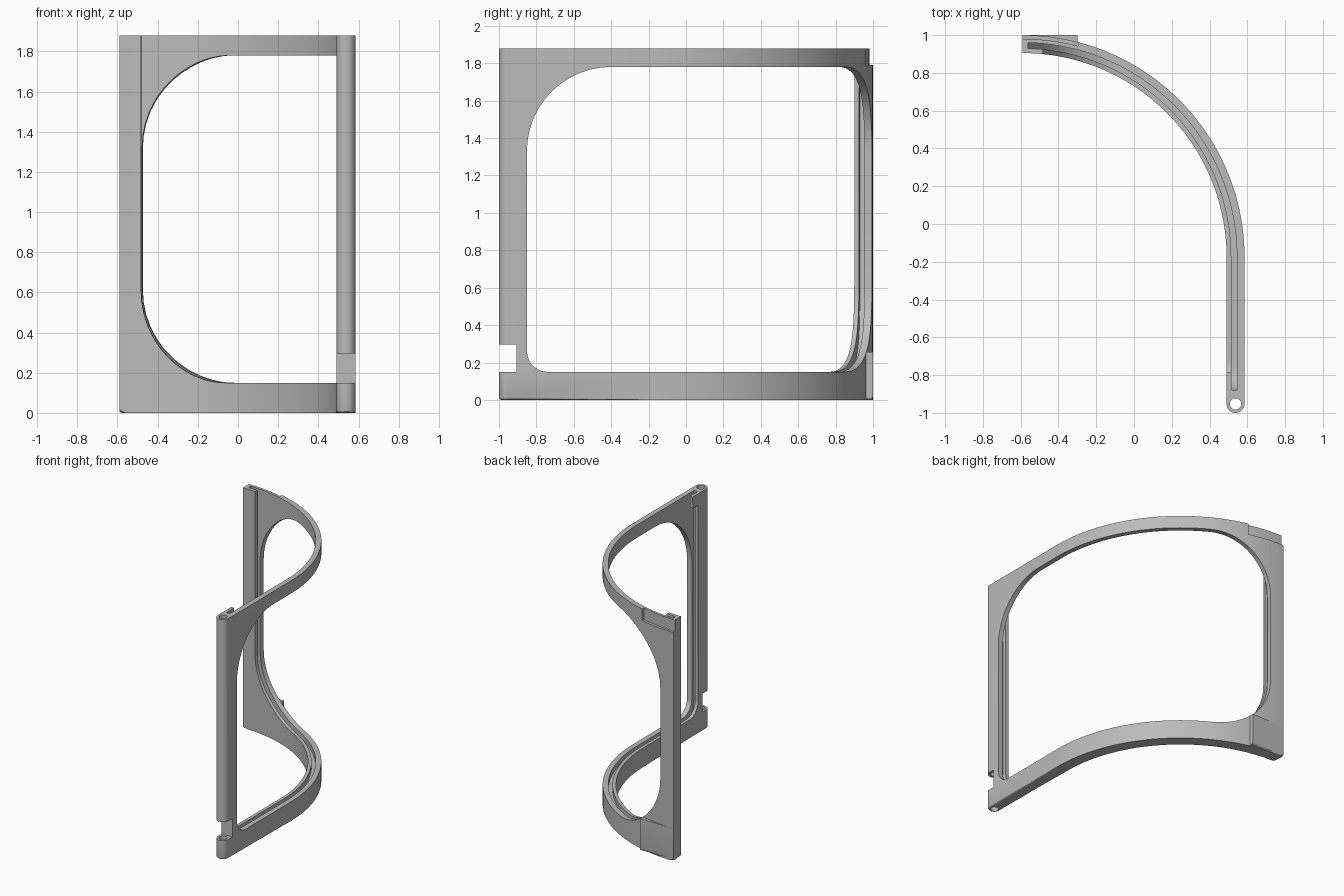
import bpy, bmesh, math
from mathutils import Matrix

if "Cube" in bpy.data.objects:
    bpy.data.objects.remove(bpy.data.objects["Cube"], do_unlink=True)

HEIGHT = 1.88
CX, CY, R = -0.59, -0.175, 1.1275      # plan arc centre and mid radius
START_Y, HALF = -0.9525, 0.0475        # pivot position, half thickness
STRAIGHT = CY - START_Y
LENGTH = STRAIGHT + R * math.pi / 2

grey = bpy.data.materials.new("grey")
grey.use_nodes = True
grey.diffuse_color = (0.5, 0.5, 0.5, 1)
grey.node_tree.nodes["Principled BSDF"].inputs["Base Color"].default_value = (0.5, 0.5, 0.5, 1)


def plan(s, off):
    """Point at arc length s along the frame, pushed outward by off."""
    if s <= STRAIGHT:
        return CX + R + off, START_Y + s
    t = min((s - STRAIGHT) / R, math.pi / 2)
    extra = max(s - LENGTH, 0)
    return CX + (R + off) * math.cos(t) - extra, CY + (R + off) * math.sin(t)


def make(name, bm):
    bmesh.ops.recalc_face_normals(bm, faces=bm.faces)
    mesh = bpy.data.meshes.new(name)
    bm.to_mesh(mesh)
    bm.free()
    mesh.materials.append(grey)
    ob = bpy.data.objects.new(name, mesh)
    bpy.context.collection.objects.link(ob)
    return ob


def strip(name, stations, inner, outer, low, high):
    """Curved solid whose bottom and top heights vary along the path."""
    bm = bmesh.new()
    rings = []
    for s in stations:
        corners = ((inner, low(s)), (outer, low(s)), (outer, high(s)), (inner, high(s)))
        rings.append([bm.verts.new((*plan(s, o), z)) for o, z in corners])
    for a, b in zip(rings, rings[1:]):
        for i in range(4):
            j = (i + 1) % 4
            bm.faces.new((a[i], a[j], b[j], b[i]))
    bm.faces.new(rings[0])
    bm.faces.new(rings[-1])
    return make(name, bm)


def box(name, lo, hi):
    bm = bmesh.new()
    size = [b - a for a, b in zip(lo, hi)]
    mid = [(a + b) / 2 for a, b in zip(lo, hi)]
    bmesh.ops.create_cube(bm, size=1, matrix=Matrix.Translation(mid) @ Matrix.Diagonal((*size, 1)))
    return make(name, bm)


def corner(d, r):
    return 0 if d >= r else r - math.sqrt(max(r * r - (r - d) ** 2, 0))


def edge(a, b, ra, rb):
    """Height of the rounded corners at each end of an opening."""
    return lambda s: max(corner(s - a, ra), corner(b - s, rb))


def stations(a, b, radii_a, radii_b, extra=()):
    pts = [a + (b - a) * i / 60 for i in range(61)] + list(extra)
    for k in range(13):
        f = 1 - math.cos(math.pi / 2 * k / 12)
        pts += [a + r * f for r in radii_a] + [b - r * f for r in radii_b]
    out = []
    for p in sorted(pts):
        if not out or p - out[-1] > 8e-4:
            out.append(p)
    return out


# Frame body: plan outline with a round pivot end, extruded upward
arc = [STRAIGHT + R * math.pi / 2 * i / 56 for i in range(57)]
outline = [plan(s, HALF) for s in [0] + arc]
outline += [plan(s, -HALF) for s in reversed([0] + arc)]
for i in range(1, 16):
    t = math.pi + math.pi * i / 16
    outline.append((CX + R + HALF * math.cos(t), START_Y + HALF * math.sin(t)))
bm = bmesh.new()
base = bm.faces.new([bm.verts.new((x, y, 0)) for x, y in outline])
ext = bmesh.ops.extrude_face_region(bm, geom=[base])
for v in ext["geom"]:
    if isinstance(v, bmesh.types.BMVert):
        v.co.z = HEIGHT
bottom = [e for e in bm.edges if all(v.co.z < 0.01 for v in e.verts)]
bmesh.ops.bevel(bm, geom=bottom, offset=0.014, segments=3, profile=0.5, affect='EDGES')
frame = make("curved_frame", bm)

# Panel channel, open at the top
a, b = 0.0725, LENGTH - 0.03
e1 = edge(a, b, 0.12, 0.5)
cutters = [strip("panel_channel", stations(a, b, [0.12], [0.5]), -0.0225, 0.0075,
                 lambda s: 0.11 + e1(s), lambda s: 2)]

# Outer window opening
a, b = 0.1025, LENGTH - 0.112
e2, e3 = edge(a, b, 0.11, 0.46), edge(a, b, 0.45, 0.46)
cutters.append(strip("window_opening", stations(a, b, [0.11, 0.45], [0.46]), -0.005, 0.1,
                     lambda s: 0.15 + e2(s), lambda s: 1.78 - e3(s)))

# Inner opening, running out through the top except for a small retaining block
cutters.append(strip("inner_opening", stations(a, b, [0.11], [0.46], (0.169, 0.171)), -0.1, -0.01,
                     lambda s: 0.15 + e2(s), lambda s: 1.79 if s < 0.17 else 2))

# Shallow recess at the top of the rear post
a = LENGTH - 0.29
cutters.append(strip("top_recess", stations(a, LENGTH + 0.05, [], []), 0.0275, 0.1,
                     lambda s: 1.79, lambda s: 2))

# Hinge gap and pivot hole
cutters.append(box("hinge_gap", (0.4, -1.1, 0.15), (0.7, -0.905, 0.295)))
bm = bmesh.new()
bmesh.ops.create_cone(bm, cap_ends=True, segments=32, radius1=0.03, radius2=0.03, depth=3,
                      matrix=Matrix.Translation((CX + R, START_Y, 1)))
cutters.append(make("pivot_hole", bm))

bpy.context.view_layer.objects.active = frame
for c in cutters:
    c.hide_render = True
    m = frame.modifiers.new(c.name, 'BOOLEAN')
    m.operation, m.solver, m.object = 'DIFFERENCE', 'EXACT', c
    bpy.ops.object.modifier_apply(modifier=m.name)
for c in cutters:
    bpy.data.objects.remove(c, do_unlink=True)

# Flat pad on the outside of the rear lower corner
pad = box("lower_corner_pad", (CX, 0.962, 0.004), (-0.3, 1.0, 0.255))
bm = bmesh.new()
bm.from_mesh(pad.data)
low = [e for e in bm.edges if all(v.co.z < 0.01 and v.co.y > 0.99 for v in e.verts)]
bmesh.ops.bevel(bm, geom=low, offset=0.02, segments=4, profile=0.5, affect='EDGES')
bm.to_mesh(pad.data)
bm.free()

for ob in (frame, pad):
    bpy.ops.object.select_all(action='DESELECT')
    ob.select_set(True)
    bpy.context.view_layer.objects.active = ob
    bpy.ops.object.shade_smooth_by_angle(angle=math.radians(30))
